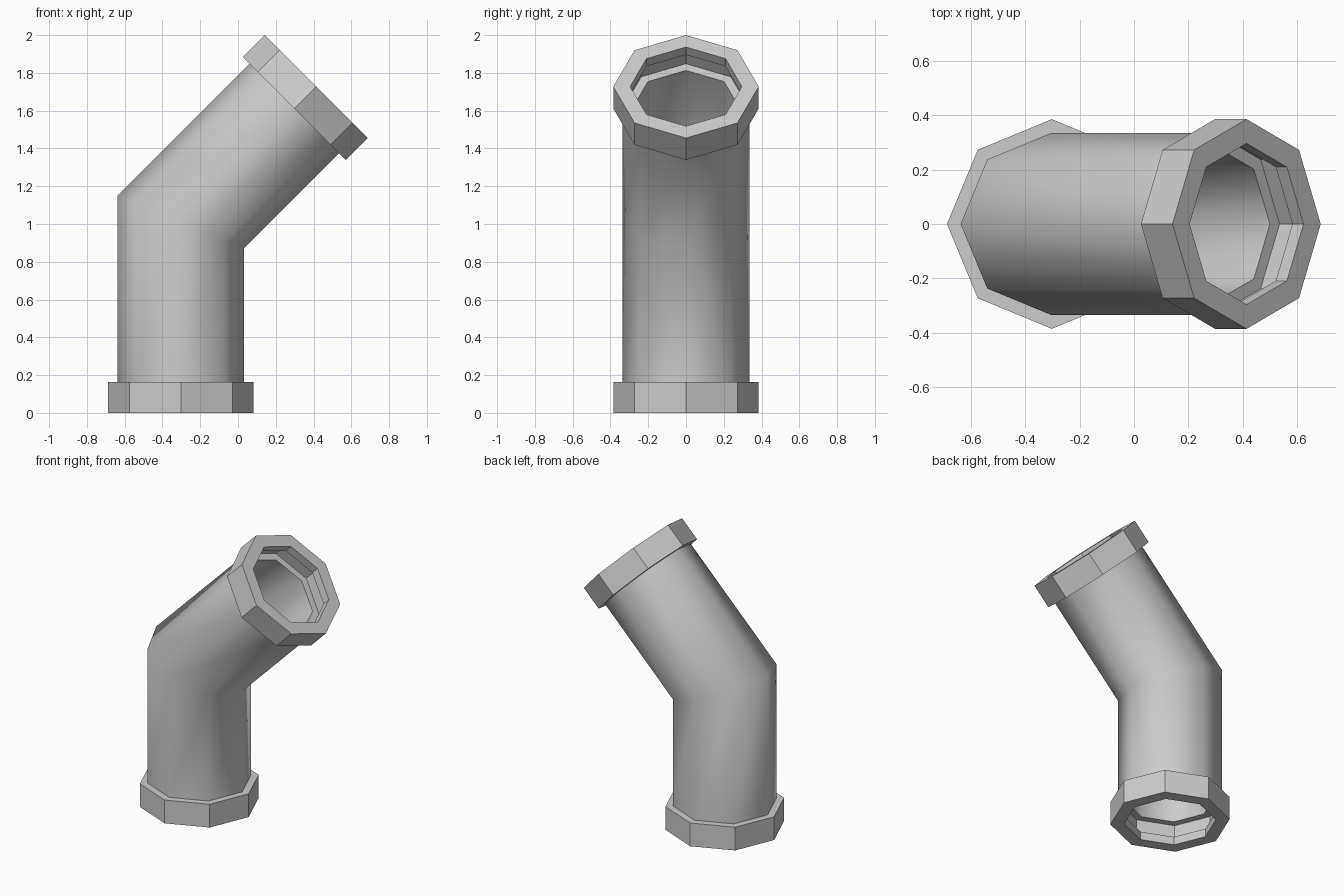
import bpy, bmesh, math
from mathutils import Matrix, Vector

if "Cube" in bpy.data.objects:
    bpy.data.objects.remove(bpy.data.objects["Cube"])

SIDES = 8
LENGTH = 1.012            # centre line length of each pipe leg
COLLAR = 0.164            # collar height
R_OUT, R_IN = 0.335, 0.285
BASE = Vector((-0.302, 0, 0))
BEND = BASE + Vector((0, 0, LENGTH))
AXIS = Vector((1, 0, 1)).normalized()
TOP = BEND + AXIS * LENGTH


def loft(name, rings):
    """Skin a closed chain of octagonal rings (last joins first)."""
    bm = bmesh.new()
    loops = [[bm.verts.new(p) for p in ring] for ring in rings]
    for a, b in zip(loops, loops[1:] + loops[:1]):
        for i in range(SIDES):
            j = (i + 1) % SIDES
            bm.faces.new((a[i], a[j], b[j], b[i]))
    bmesh.ops.recalc_face_normals(bm, faces=bm.faces)
    mesh = bpy.data.meshes.new(name)
    bm.to_mesh(mesh)
    bm.free()
    obj = bpy.data.objects.new(name, mesh)
    bpy.context.collection.objects.link(obj)
    return obj


def ring(centre, tilt, radius, miter=1.0):
    """Octagon tilted about y; miter stretches it across the bend plane."""
    rot = Matrix.Rotation(tilt, 3, 'Y')
    angles = [math.tau * i / SIDES for i in range(SIDES)]
    return [centre + rot @ Vector((math.cos(a) * radius * miter,
                                   math.sin(a) * radius, 0)) for a in angles]


# Hollow mitred elbow pipe
def wall(radius):
    half = math.radians(22.5)
    return [ring(BASE + Vector((0, 0, COLLAR)), 0, radius),
            ring(BEND, half, radius, 1 / math.cos(half)),
            ring(TOP - AXIS * COLLAR, 2 * half, radius)]


pipe = loft("elbow_pipe", wall(R_OUT) + wall(R_IN)[::-1])
bpy.context.view_layer.objects.active = pipe
pipe.select_set(True)
bpy.ops.object.shade_smooth_by_angle(angle=math.radians(60))

# Flanged collars with an inner lip: (depth from open end, radius)
PROFILE = [(0, 0.296), (0, 0.385), (COLLAR, 0.385),
           (COLLAR, R_OUT), (0.058, R_OUT), (0.058, 0.296)]
for name, end, inward, tilt in (
        ("bottom_collar", BASE, Vector((0, 0, 1)), 0),
        ("top_collar", TOP, -AXIS, math.radians(45))):
    loft(name, [ring(end + inward * d, tilt, r) for d, r in PROFILE])
